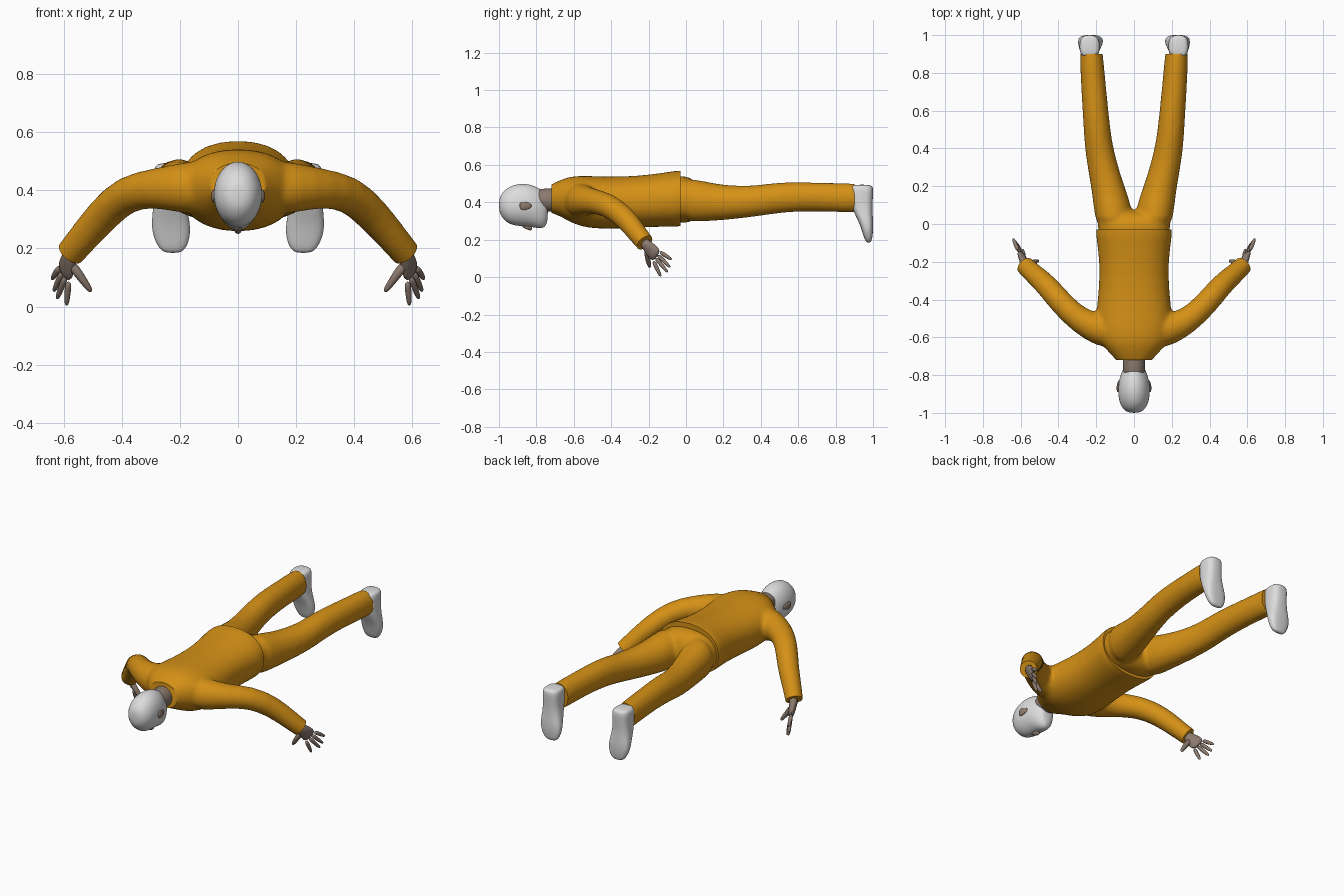
import bpy, bmesh, math
from mathutils import Vector

if "Cube" in bpy.data.objects:
    bpy.data.objects.remove(bpy.data.objects["Cube"])


def material(name, rgb):
    m = bpy.data.materials.new(name)
    m.use_nodes = True
    m.diffuse_color = (*rgb, 1)
    m.node_tree.nodes["Principled BSDF"].inputs["Base Color"].default_value = (*rgb, 1)
    return m


ORANGE = material("orange cloth", (0.66, 0.28, 0.008))
WHITE = material("off white", (0.72, 0.72, 0.72))
SKIN = material("brown skin", (0.26, 0.195, 0.155))


def loft(bm, rings, power=2.0, segs=24):
    """Skin a closed tube over rings of (centre, half axis u, half axis v)."""
    loops = []
    for c, u, v in rings:
        loop = []
        for i in range(segs):
            a = math.tau * i / segs
            ca, sa = math.cos(a), math.sin(a)
            p = math.copysign(abs(ca) ** (2 / power), ca)
            q = math.copysign(abs(sa) ** (2 / power), sa)
            loop.append(bm.verts.new(Vector(c) + u * p + v * q))
        loops.append(loop)
    for a, b in zip(loops, loops[1:]):
        for i in range(segs):
            j = (i + 1) % segs
            bm.faces.new((a[i], a[j], b[j], b[i]))
    bm.faces.new(loops[0])
    bm.faces.new(loops[-1])


def along_y(rows, side=1):
    """Rings from rows of (y, centre x, half width, low z, high z)."""
    return [((side * x, y, (lo + hi) / 2), Vector((w, 0, 0)), Vector((0, 0, (hi - lo) / 2)))
            for y, x, w, lo, hi in rows]


def tube(points, radii, side=1):
    """Round rings that follow a path."""
    pts = [Vector((side * x, y, z)) for x, y, z in points]
    rings = []
    for i, p in enumerate(pts):
        t = (pts[min(i + 1, len(pts) - 1)] - pts[max(i - 1, 0)]).normalized()
        u = t.cross(Vector((0.3, 0.2, 1))).normalized()
        rings.append((p, u * radii[i], t.cross(u) * radii[i]))
    return rings


def finish(name, bm, mats, modifiers=(), cuts=(), rule=None):
    bmesh.ops.recalc_face_normals(bm, faces=bm.faces)
    me = bpy.data.meshes.new(name)
    bm.to_mesh(me)
    bm.free()
    ob = bpy.data.objects.new(name, me)
    bpy.context.collection.objects.link(ob)
    for kind, settings in modifiers:
        mod = ob.modifiers.new(kind.title(), kind)
        for key, value in settings.items():
            setattr(mod, key, value)
    deps = bpy.context.evaluated_depsgraph_get()
    ob.data = bpy.data.meshes.new_from_object(ob.evaluated_get(deps))
    ob.modifiers.clear()
    # Crisp hems: slice off everything beyond each plane and close the end
    bm = bmesh.new()
    bm.from_mesh(ob.data)
    for co, normal in cuts:
        geom = bm.verts[:] + bm.edges[:] + bm.faces[:]
        bmesh.ops.bisect_plane(bm, geom=geom, plane_co=co, plane_no=normal, clear_outer=True)
        bmesh.ops.holes_fill(bm, edges=[e for e in bm.edges if e.is_boundary], sides=0)
    bmesh.ops.recalc_face_normals(bm, faces=bm.faces)
    if rule:
        for f in bm.faces:
            f.material_index = rule(f.calc_center_median())
    bm.to_mesh(ob.data)
    bm.free()
    ob.data.materials.clear()
    for m in mats:
        ob.data.materials.append(m)
    bpy.ops.object.select_all(action="DESELECT")
    ob.select_set(True)
    bpy.context.view_layer.objects.active = ob
    bpy.ops.object.shade_smooth_by_angle(angle=math.radians(45))
    return ob


SUBSURF = [("SUBSURF", {"levels": 2})]
BLEND = [("SUBSURF", {"levels": 1}),
         ("REMESH", {"mode": "VOXEL", "voxel_size": 0.011}),
         ("SMOOTH", {"factor": 0.5, "iterations": 8})]

# Jacket: torso and both sleeves blended into one skin
bm = bmesh.new()
loft(bm, along_y([
    (0.03, 0, .209, .268, .585), (-0.05, 0, .205, .268, .57), (-0.2, 0, .182, .268, .547),
    (-0.35, 0, .187, .258, .537), (-0.48, 0, .203, .257, .54), (-0.57, 0, .205, .27, .544),
    (-0.64, 0, .175, .305, .535), (-0.69, 0, .12, .335, .51), (-0.76, 0, .068, .35, .482)]), 2.2)
for s in (-1, 1):
    loft(bm, tube([(.1, -.57, .41), (.19, -.555, .408), (.285, -.515, .408), (.385, -.42, .392),
                   (.46, -.325, .32), (.53, -.265, .24), (.575, -.222, .185), (.62, -.18, .135)],
                  [.1, .088, .068, .064, .061, .054, .05, .048], s))
finish("jacket", bm, [ORANGE], BLEND,
       [((0, -.03, 0), (0, 1, 0)), ((0, -.72, 0), (0, -1, 0))]
       + [((s * .577, -.222, .185), (s * .5, .48, -.6)) for s in (-1, 1)])

# Trousers: pelvis and both legs
bm = bmesh.new()
loft(bm, along_y([(-0.1, 0, .19, .285, .545), (0, 0, .197, .287, .543),
                  (0.04, 0, .185, .3, .525), (0.075, 0, .13, .34, .47)]), 2.3)
for s in (-1, 1):
    loft(bm, along_y([
        (-0.04, .1, .1, .287, .545), (0.1, .113, .102, .298, .512), (0.2, .14, .088, .303, .492),
        (0.35, .176, .079, .32, .487), (0.45, .191, .073, .335, .502), (0.55, .2, .07, .348, .51),
        (0.7, .212, .067, .353, .506), (0.85, .223, .063, .345, .503), (0.96, .229, .062, .34, .502)], s))
finish("trousers", bm, [ORANGE], BLEND, [((0, .9, 0), (0, 1, 0)), ((0, -.07, 0), (0, -1, 0))])

# Head: hair on the crown and nape, skin on the lower face
bm = bmesh.new()
loft(bm, along_y([
    (-1.0, 0, .025, .355, .415), (-.985, 0, .054, .318, .45), (-.95, 0, .077, .284, .483),
    (-.9, 0, .085, .272, .5), (-.85, 0, .083, .271, .5), (-.81, 0, .076, .264, .488),
    (-.775, 0, .062, .258, .47), (-.752, 0, .048, .268, .455), (-.738, 0, .03, .3, .43)]))


def hair_rule(p):
    hairline = -.865 if p.z < .3 else -.81
    return 0 if p.y < hairline or p.z > .435 else 1


finish("head", bm, [WHITE, SKIN], SUBSURF, rule=hair_rule)

# Neck
bm = bmesh.new()
loft(bm, along_y([(-.82, 0, .056, .355, .47), (-.76, 0, .058, .35, .474), (-.66, 0, .062, .35, .475)]))
finish("neck", bm, [SKIN], SUBSURF)

# Nose
bm = bmesh.new()
loft(bm, along_y([(-.88, 0, .008, .268, .285), (-.835, 0, .015, .247, .285), (-.822, 0, .012, .252, .28)]))
finish("nose", bm, [SKIN], SUBSURF)

for s, label in ((1, "left"), (-1, "right")):
    # Ear
    bm = bmesh.new()
    loft(bm, along_y([(-.89, .083, .005, .37, .395), (-.875, .085, .009, .355, .405),
                      (-.845, .082, .008, .362, .4), (-.825, .077, .005, .372, .39)], s))
    finish(label + "_ear", bm, [SKIN], SUBSURF)

    # Hand: palm, four spread fingers and a thumb
    bm = bmesh.new()
    across = Vector((s * .46, .51, .73)).normalized()
    reach = Vector((s * .25, .6, -.75)).normalized()
    thick = across.cross(reach).normalized()
    palm = [((.565, -.23, .195), .028, .025), ((.58, -.21, .17), .03, .023),
            ((.587, -.185, .143), .042, .02), ((.6, -.153, .107), .043, .014)]
    loft(bm, [((s * x, y, z), across * w, thick * t) for (x, y, z), w, t in palm], segs=16)
    knuckle = Vector((s * .598, -.158, .112))
    tips = [(.59, -.135, .004), (.623, -.098, .026), (.634, -.085, .052), (.64, -.077, .094)]
    for i, tip in enumerate(tips):
        base = knuckle + across * (i - 1.5) * .022
        base.x *= s
        end = Vector(tip)
        path = [base.lerp(end, f) for f in (0, .5, .9, 1)]
        loft(bm, tube(path, [.0125, .0115, .009, .004], s), segs=10)
    loft(bm, tube([(.577, -.205, .15), (.545, -.207, .108), (.515, -.197, .065), (.504, -.193, .05)],
                  [.02, .016, .012, .006], s), segs=10)
    finish(label + "_hand", bm, [SKIN], [("SUBSURF", {"levels": 1})])

    # Shoe: rows of (z, centre x, half width, top y, sole y)
    bm = bmesh.new()
    shoe = [(.184, .225, .025, .967, .987), (.2, .225, .048, .955, .995), (.25, .229, .067, .94, 1.001),
            (.3, .232, .065, .922, 1.001), (.36, .235, .055, .89, .996), (.42, .235, .053, .88, .999),
            (.475, .235, .055, .88, 1.002), (.495, .235, .042, .89, .993)]
    loft(bm, [((s * x, (a + b) / 2, z), Vector((w, 0, 0)), Vector((0, (b - a) / 2, 0)))
              for z, x, w, a, b in shoe], 2.7)
    finish(label + "_shoe", bm, [WHITE], SUBSURF)
